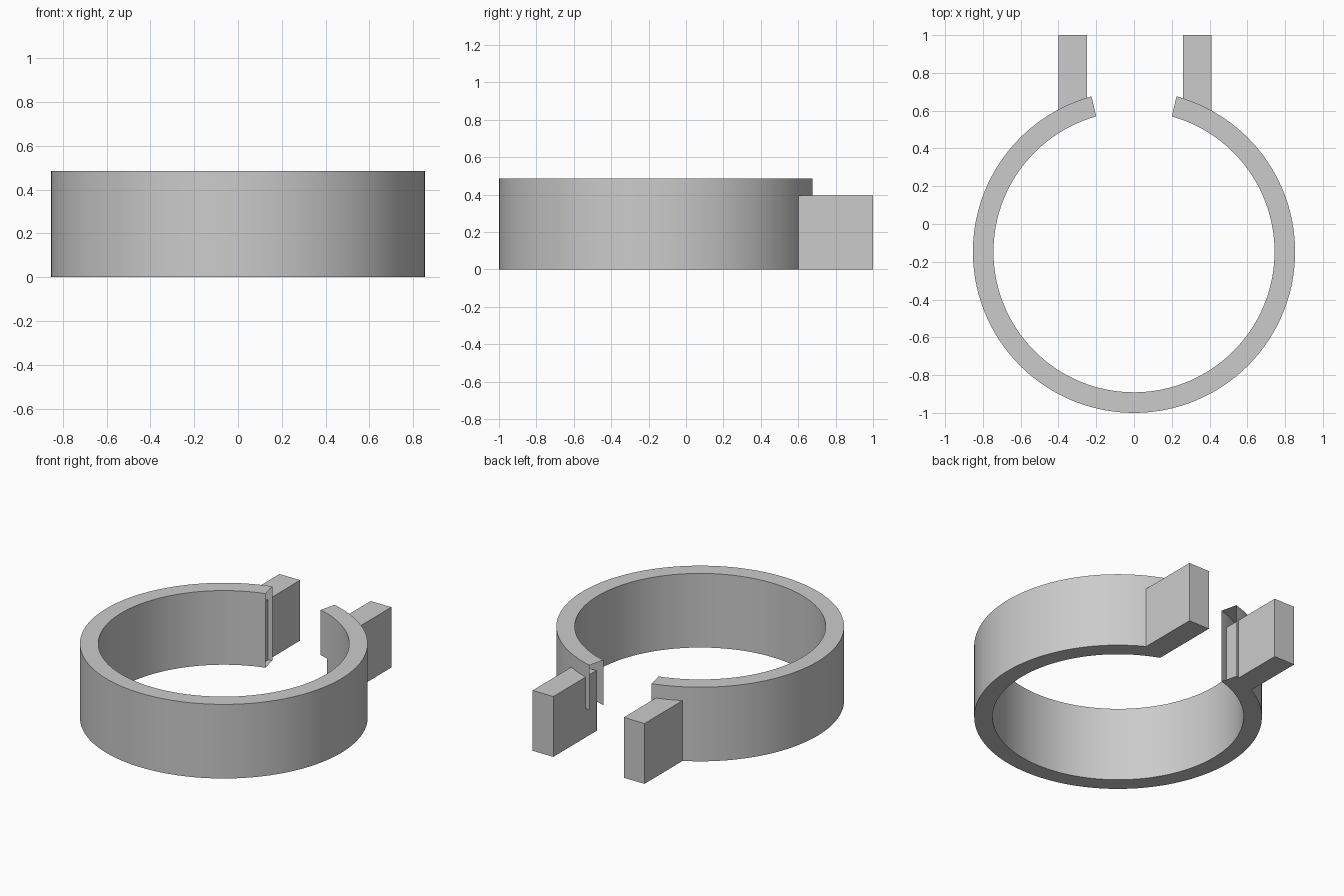
import bpy, bmesh
from math import sin, cos, asin, radians, pi

if "Cube" in bpy.data.objects:
    bpy.data.objects.remove(bpy.data.objects["Cube"])

CY, R_IN, R_OUT, H = -0.147, 0.744, 0.853, 0.485
STEP_Z, TAB_H = 0.19, 0.395


def add_object(name, bm):
    bmesh.ops.recalc_face_normals(bm, faces=bm.faces[:])
    mesh = bpy.data.meshes.new(name)
    bm.to_mesh(mesh)
    bm.free()
    obj = bpy.data.objects.new(name, mesh)
    bpy.context.collection.objects.link(obj)
    return obj


def section(bm, a_in, a_out, z0):
    # four corners of the band, angles measured clockwise from +y
    def p(r, a, z):
        return bm.verts.new((r * sin(a), CY + r * cos(a), z))
    return [p(R_IN, a_in, z0), p(R_OUT, a_out, z0), p(R_OUT, a_out, H), p(R_IN, a_in, H)]


# Clamp band: hollow shell with open ends
bm = bmesh.new()
g_in, g_out = asin(0.2 / R_IN), asin(0.225 / R_OUT)
s_in, s_out = asin(0.26 / R_IN), asin(0.26 / R_OUT)
N = 112
rings = []
for i in range(N + 1):
    t = i / N
    rings.append(section(bm, s_in + (2 * pi - g_in - s_in) * t,
                         s_out + (2 * pi - g_out - s_out) * t, 0))
for a, b in zip(rings, rings[1:]):
    for k in range(4):
        m = (k + 1) % 4
        bm.faces.new((a[k], a[m], b[m], b[k]))

# Short lip at the right end, only on the upper part of the band
lip = section(bm, g_in, g_out, STEP_Z)
root = section(bm, s_in, s_out, STEP_Z)
for v in root[2:]:
    bm.verts.remove(v)
root = [root[0], root[1], rings[0][2], rings[0][3]]
for k in (1, 2, 3):
    m = (k + 1) % 4
    bm.faces.new((lip[k], lip[m], root[m], root[k]))
band = add_object("clamp_band", bm)
bpy.context.view_layer.objects.active = band
band.select_set(True)
bpy.ops.object.shade_smooth_by_angle(angle=radians(30))

# Two straight tabs at the gap
for name, x0, x1 in (("left_tab", -0.40, -0.25), ("right_tab", 0.26, 0.41)):
    bm = bmesh.new()
    bmesh.ops.create_cube(bm, size=1)
    y0, y1 = 0.555, 1.0
    for v in bm.verts:
        v.co = (x0 if v.co.x < 0 else x1, y0 if v.co.y < 0 else y1, 0 if v.co.z < 0 else TAB_H)
    add_object(name, bm)
